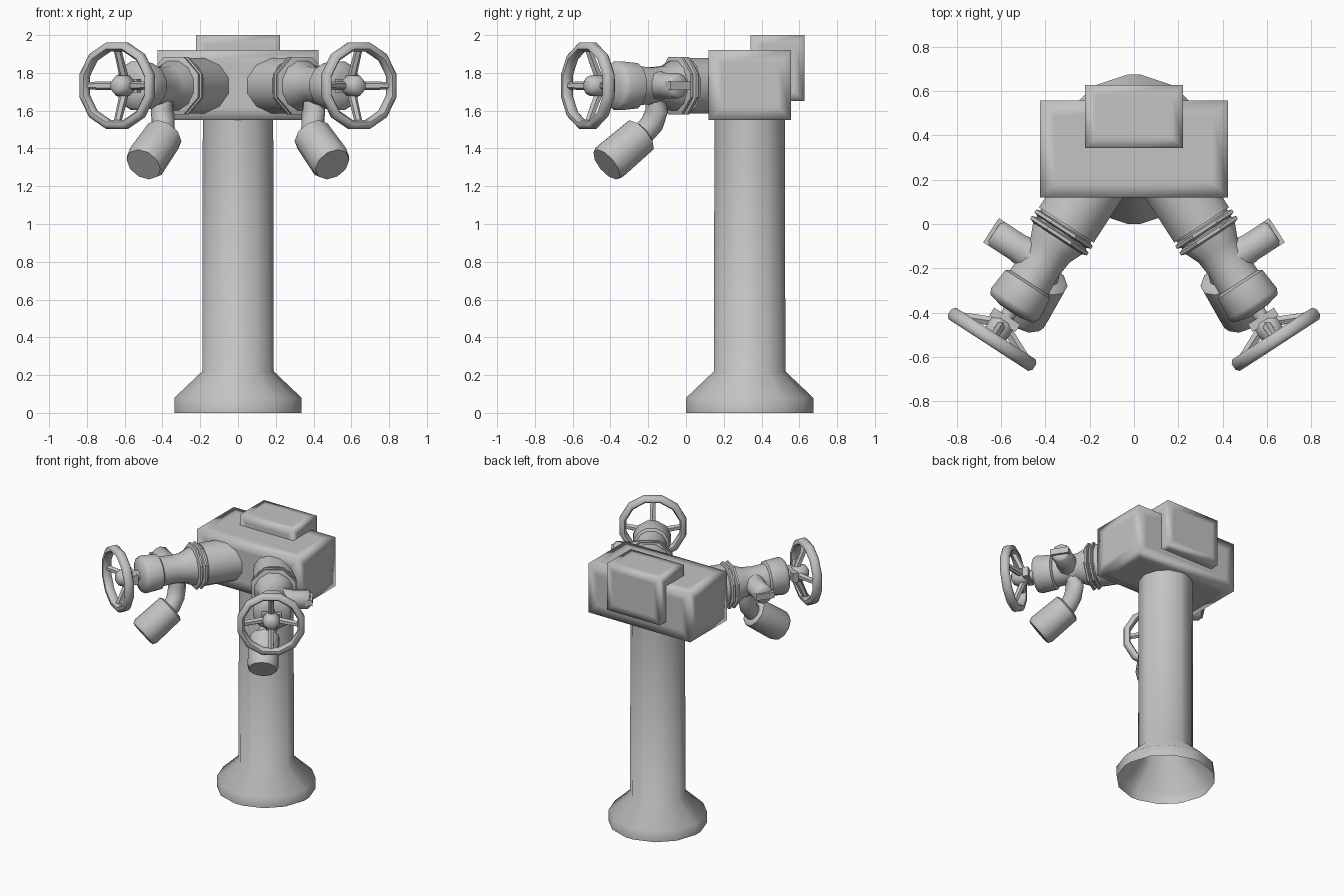
import bpy, bmesh, math
from mathutils import Vector, Matrix

cube = bpy.data.objects.get("Cube")
if cube:
    bpy.data.objects.remove(cube, do_unlink=True)

GREY = (0.55, 0.55, 0.55, 1)
paint = bpy.data.materials.new("plain grey")
paint.use_nodes = True
paint.diffuse_color = GREY
paint.node_tree.nodes["Principled BSDF"].inputs["Base Color"].default_value = GREY


def finish(name, bm, mirror=False, angle=50):
    """Turn a bmesh into a shaded object, optionally copied to the other side."""
    bmesh.ops.recalc_face_normals(bm, faces=bm.faces)
    for f in bm.faces:
        f.smooth = True
    for e in bm.edges:
        e.smooth = e.calc_face_angle(0) < math.radians(angle)
    mesh = bpy.data.meshes.new(name)
    bm.to_mesh(mesh)
    bm.free()
    mesh.materials.append(paint)
    obj = bpy.data.objects.new(name, mesh)
    bpy.context.collection.objects.link(obj)
    if mirror:
        obj.modifiers.new("Mirror", "MIRROR").use_mirror_merge = False
    return obj


def evenly(sides, turn=0.5):
    return [(i + turn) * math.tau / sides for i in range(sides)]


def lathe(name, profile, frame, angles, caps=(True, True), ring=False, mirror=True, angle=50):
    """Spin (radius, height) pairs around the local z axis of a frame."""
    bm = bmesh.new()
    loops = [[bm.verts.new(frame @ Vector((r * math.cos(a), r * math.sin(a), h)))
              for a in angles] for r, h in profile]
    n = len(angles)
    pairs = list(zip(loops, loops[1:]))
    if ring:
        pairs.append((loops[-1], loops[0]))
    for low, high in pairs:
        for i in range(n):
            j = (i + 1) % n
            bm.faces.new((low[i], low[j], high[j], high[i]))
    if not ring:
        for use, loop in zip(caps, (loops[0], loops[-1])):
            if use:
                bm.faces.new(loop)
    return finish(name, bm, mirror, angle)


def aim(start, end):
    """Frame at start with its z axis pointing to end."""
    start, end = Vector(start), Vector(end)
    return Matrix.Translation(start) @ (end - start).to_track_quat("Z", "Y").to_matrix().to_4x4()


def box(name, low, high, frame=Matrix(), inset=0, mirror=False, angle=50):
    low, high = Vector(low), Vector(high)
    bm = bmesh.new()
    bmesh.ops.create_cube(bm, size=1, matrix=frame @ Matrix.Translation((low + high) / 2)
                          @ Matrix.Diagonal((*(high - low), 1)))
    if inset:
        bmesh.ops.inset_individual(bm, faces=bm.faces[:], thickness=inset, use_even_offset=True)
    return finish(name, bm, mirror, angle)


def pipe(name, points, radius, sides=10):
    """Bent pipe whose rings follow the path."""
    pts = [Vector(p) for p in points]
    bm = bmesh.new()
    loops = []
    for i, p in enumerate(pts):
        along = pts[min(i + 1, len(pts) - 1)] - pts[max(i - 1, 0)]
        m = aim(p, p + along)
        loops.append([bm.verts.new(m @ Vector((radius * math.cos(a), radius * math.sin(a), 0)))
                      for a in evenly(sides)])
    for low, high in zip(loops, loops[1:]):
        for i in range(sides):
            j = (i + 1) % sides
            bm.faces.new((low[i], low[j], high[j], high[i]))
    return finish(name, bm, True, 60)


# Column on a flared foot, hollow below, with narrow flats on four sides
quarter = [5, 32, 58, 85]
foot_angles = [math.radians(q * 90 + a) for q in range(4) for a in quarter]
column_frame = Matrix.Translation((0, 0.337, 0))
lathe("column", [(0.338, 0), (0.338, 0.08), (0.19, 0.22), (0.187, 1.6)],
      column_frame, foot_angles, caps=(False, True), mirror=False, angle=60)

# Head boxes with softly shaded edges
box("head", (-0.425, 0.12, 1.55), (0.425, 0.557, 1.92), inset=0.07, angle=100)
box("rear_cap", (-0.222, 0.342, 1.65), (0.222, 0.627, 2.0), inset=0.05, angle=100)

# Frame of one valve: z runs out to the wheel, x to the outside, y up
turn = math.radians(33)
out = Vector((math.sin(turn), -math.cos(turn), 0))
side = Vector((math.cos(turn), math.sin(turn), 0))
up = Vector((0, 0, 1))
valve = Matrix((side, up, out)).transposed().to_4x4()
valve.translation = (0.64, -0.52, 1.732)

# Arm, double flange, valve body and bonnet
lathe("arm", [(0.152, -0.98), (0.152, -0.615)], valve, evenly(12))
for name, start in (("inner_flange", -0.607), ("outer_flange", -0.572)):
    lathe(name, [(0.14, start), (0.165, start + 0.008), (0.165, start + 0.022),
                 (0.14, start + 0.03)], valve, evenly(8), angle=30)
lathe("valve_body", [(0.14, -0.62), (0.135, -0.54), (0.108, -0.48), (0.1, -0.4), (0.108, -0.28)],
      valve, evenly(12))
lathe("bonnet", [(0.1, -0.31), (0.124, -0.295), (0.134, -0.19), (0.12, -0.165), (0.055, -0.15)],
      valve, evenly(12))

# Side outlet with a winged plug
outlet = aim(valve @ Vector((0, 0, -0.41)), valve @ Vector((1, 0, -0.41)))
lathe("side_outlet", [(0.085, 0.03), (0.068, 0.13), (0.068, 0.24), (0.052, 0.255)],
      outlet, evenly(10))
box("plug_wing", (0.22, -0.022, -0.475), (0.272, 0.022, -0.345), valve, mirror=True)

# Stem, hub and yoke
lathe("stem", [(0.036, -0.17), (0.036, 0.0)], valve, evenly(8))
lathe("hub", [(0.045, -0.1), (0.06, -0.085), (0.06, -0.03), (0.046, 0.0), (0.025, 0.012)],
      valve, evenly(8))
box("yoke", (-0.07, -0.035, -0.125), (0.07, 0.035, -0.085), valve, mirror=True)

# Hand wheel with four spokes sloping back to the hub
lathe("wheel_rim", [(0.236, -0.015), (0.236, 0.015), (0.222, 0.031), (0.2, 0.031),
                    (0.188, 0.015), (0.188, -0.015), (0.2, -0.031), (0.222, -0.031)],
      valve, evenly(12), ring=True)
for i in range(4):
    a = i * math.pi / 2
    ray = Vector((math.cos(a), math.sin(a), 0))
    start = valve @ (ray * 0.04 + Vector((0, 0, -0.07)))
    end = valve @ (ray * 0.2)
    lathe(f"spoke_{i + 1}", [(0.024, 0), (0.02, (end - start).length)], aim(start, end), evenly(6))

# Lower outlet: elbow and large hose cap
cap_top, cap_end = Vector((0.395, -0.245, 1.465)), Vector((0.5, -0.42, 1.315))
pipe("elbow", [(0.405, -0.155, 1.72), (0.4, -0.155, 1.6), (0.395, -0.18, 1.53),
               (0.395, -0.225, 1.48), cap_top.lerp(cap_end, 0.2)], 0.062)
length = (cap_end - cap_top).length
lathe("hose_cap", [(0.085, -0.012), (0.105, 0), (0.11, length - 0.03), (0.098, length)],
      aim(cap_top, cap_end), evenly(10))
